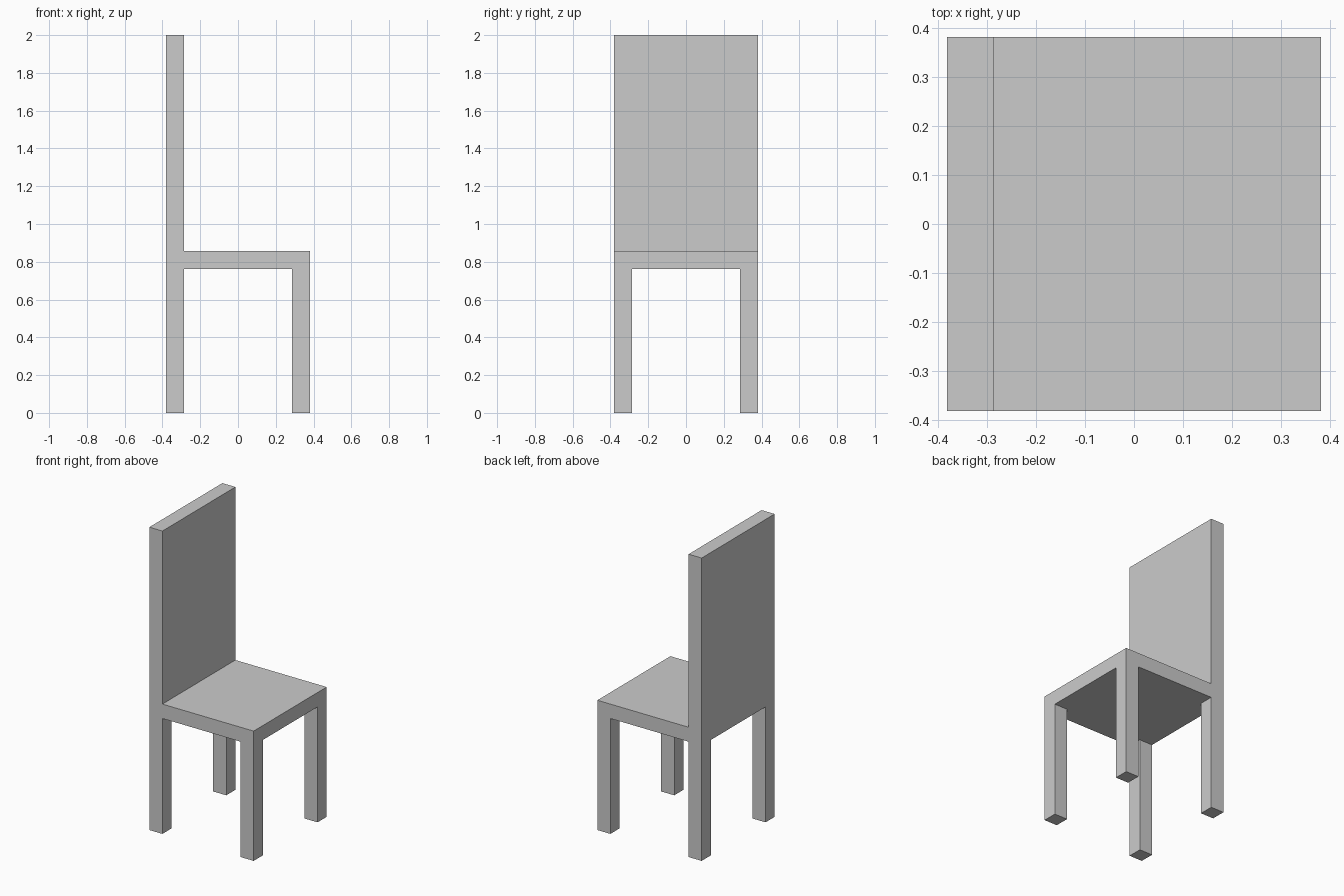
import bpy, bmesh

if "Cube" in bpy.data.objects:
    bpy.data.objects.remove(bpy.data.objects["Cube"])

U = 2 / 21            # thickness of legs, seat and backrest
HALF = 4 * U          # half the seat width
LEG = 8 * U           # leg height

bm = bmesh.new()


def extrude(faces, height, keep=False):
    """Extrude a group of faces along z, removing the covered originals."""
    res = bmesh.ops.extrude_face_region(bm, geom=faces)
    verts = [g for g in res["geom"] if isinstance(g, bmesh.types.BMVert)]
    bmesh.ops.translate(bm, verts=verts, vec=(0, 0, height))
    old = [f for f in faces if f.is_valid]
    if old and not keep:
        bmesh.ops.delete(bm, geom=old, context='FACES')


def faces_at(z, test):
    """Horizontal faces at height z whose centre passes the test."""
    found = []
    for f in bm.faces:
        c = f.calc_center_median()
        if all(abs(v.co.z - z) < 1e-4 for v in f.verts) and test(c):
            found.append(f)
    return found


# Seat: 3 x 3 grid with leg-wide border strips, extruded to a slab
bmesh.ops.create_grid(bm, x_segments=3, y_segments=3, size=HALF)
for v in bm.verts:
    for i in (0, 1):
        if abs(v.co[i]) < HALF * 0.9:
            v.co[i] = (HALF - U) * (1 if v.co[i] > 0 else -1)
    v.co.z = LEG
extrude(bm.faces[:], U, keep=True)

# Legs: the four corner cells pulled down to the floor
inner = HALF - U
for sx in (-1, 1):
    for sy in (-1, 1):
        extrude(faces_at(LEG, lambda c: c.x * sx > inner and c.y * sy > inner), -LEG)

# Backrest: the strip along -x pulled up
extrude(faces_at(LEG + U, lambda c: c.x < -inner), 2 - LEG - U)

bmesh.ops.recalc_face_normals(bm, faces=bm.faces[:])
mesh = bpy.data.meshes.new("chair")
bm.to_mesh(mesh)
bm.free()
bpy.context.collection.objects.link(bpy.data.objects.new("chair", mesh))
